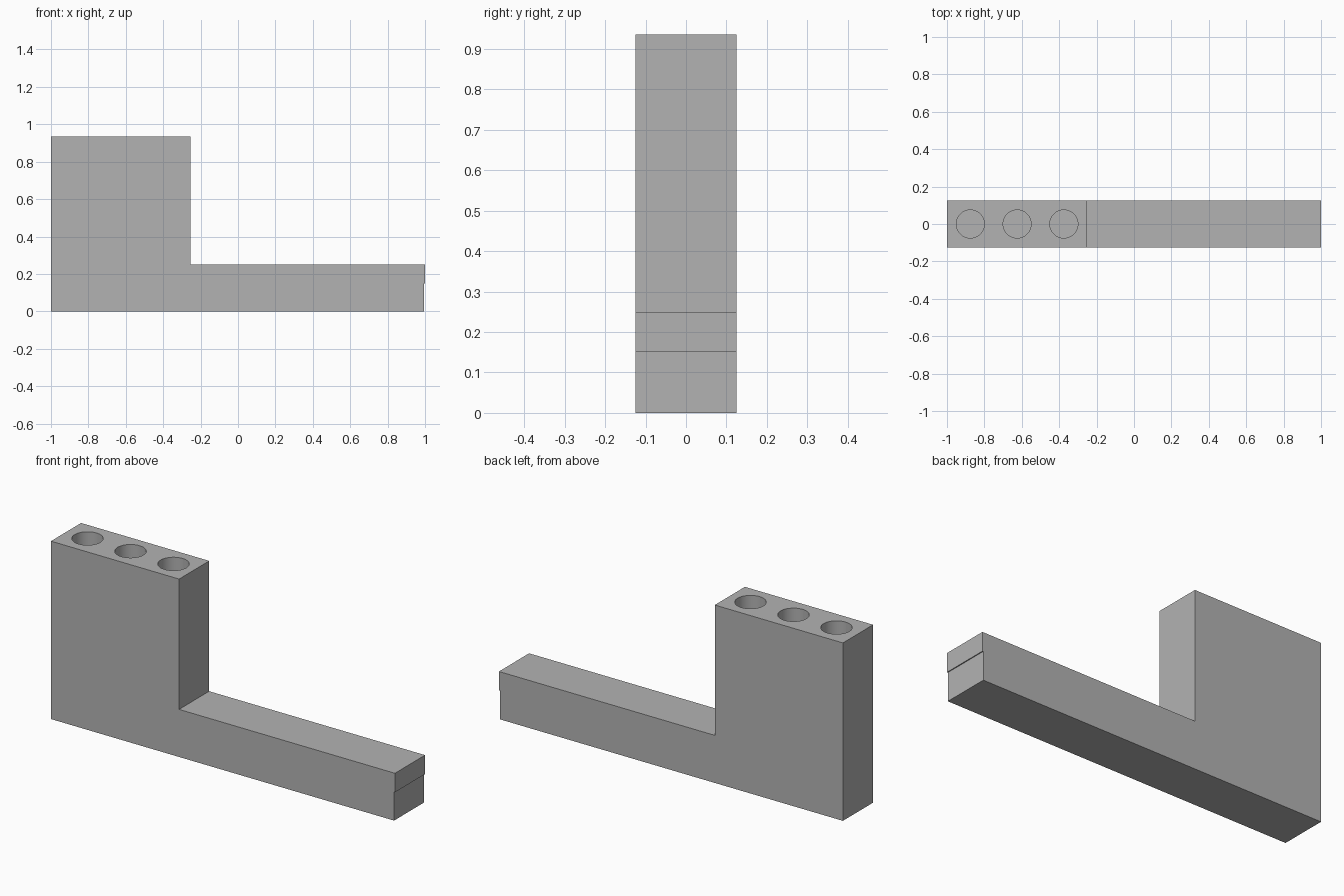
import bpy
import bmesh

cube = bpy.data.objects.get("Cube")
if cube:
    bpy.data.objects.remove(cube, do_unlink=True)

HALF_WIDTH = 0.125
TOP = 0.935
HOLE_RADIUS = 0.075
HOLE_DEPTH = 0.25

# Single grey material
grey = bpy.data.materials.new("plain_grey")
grey.use_nodes = True
colour = (0.45, 0.45, 0.45, 1)
grey.diffuse_color = colour
grey.node_tree.nodes["Principled BSDF"].inputs["Base Color"].default_value = colour


def extrude_profile(name, profile):
    """Extrude an XZ outline across the full width."""
    bm = bmesh.new()
    face = bm.faces.new([bm.verts.new((x, -HALF_WIDTH, z)) for x, z in profile])
    result = bmesh.ops.extrude_face_region(bm, geom=[face])
    verts = [v for v in result["geom"] if isinstance(v, bmesh.types.BMVert)]
    bmesh.ops.translate(bm, verts=verts, vec=(0, 2 * HALF_WIDTH, 0))
    bmesh.ops.recalc_face_normals(bm, faces=bm.faces)
    mesh = bpy.data.meshes.new(name)
    bm.to_mesh(mesh)
    bm.free()
    obj = bpy.data.objects.new(name, mesh)
    bpy.context.collection.objects.link(obj)
    mesh.materials.append(grey)
    return obj


# L-shaped body with a shallow lip at the end of the arm
body = extrude_profile("l_shaped_body", [
    (-1, 0), (0.995, 0), (0.995, 0.15), (1, 0.15),
    (1, 0.25), (-0.255, 0.25), (-0.255, TOP), (-1, TOP),
])

# Three blind round holes in the top of the tall block
for x in (-0.875, -0.625, -0.375):
    bpy.ops.mesh.primitive_cylinder_add(
        vertices=64, radius=HOLE_RADIUS, depth=2 * HOLE_DEPTH, location=(x, 0, TOP))
    cutter = bpy.context.object
    cutter.name = "hole_cutter"
    cutter.hide_render = True
    cutter.data.materials.append(grey)
    cut = body.modifiers.new("round_hole", "BOOLEAN")
    cut.operation = "DIFFERENCE"
    cut.solver = "EXACT"
    cut.object = cutter
    bpy.context.view_layer.objects.active = body
    bpy.ops.object.modifier_apply(modifier=cut.name)
    bpy.data.objects.remove(cutter, do_unlink=True)

# Smooth hole walls, sharp box edges
bpy.ops.object.select_all(action="DESELECT")
body.select_set(True)
bpy.context.view_layer.objects.active = body
bpy.ops.object.shade_smooth_by_angle()
